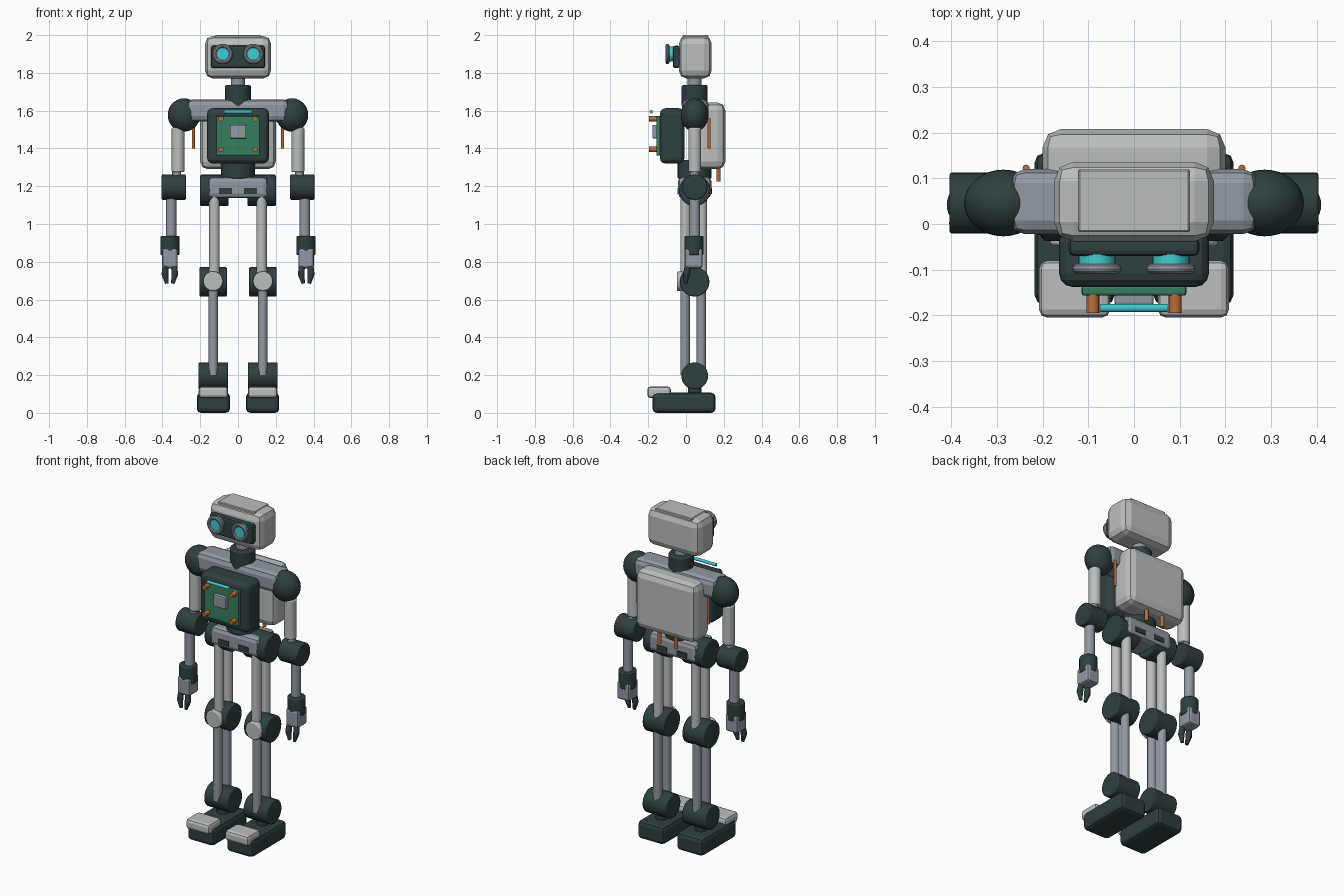
import bpy, math
from mathutils import Vector

if "Cube" in bpy.data.objects:
    bpy.data.objects.remove(bpy.data.objects["Cube"])

CY = 0.046  # depth of the body axis


def material(name, rgb):
    m = bpy.data.materials.new(name)
    m.diffuse_color = (*rgb, 1)
    m.use_nodes = True
    m.node_tree.nodes["Principled BSDF"].inputs["Base Color"].default_value = m.diffuse_color
    return m


SHELL = material("light_shell", (0.50, 0.52, 0.51))
STEEL = material("blue_grey_steel", (0.29, 0.32, 0.36))
DARK = material("dark_joint", (0.030, 0.050, 0.050))
GREEN = material("circuit_green", (0.035, 0.21, 0.11))
COPPER = material("copper", (0.50, 0.15, 0.035))
CYAN = material("cyan_glow", (0.05, 0.60, 0.64))


def finish(name, mat, bevel=0.0, segments=2, smooth=True):
    o = bpy.context.object
    o.name = name
    o.data.materials.append(mat)
    if bevel:
        bpy.ops.object.transform_apply(location=False, rotation=False, scale=True)
        b = o.modifiers.new("bevel", "BEVEL")
        b.width, b.segments, b.limit_method = bevel, segments, "ANGLE"
    if smooth:
        bpy.ops.object.shade_smooth_by_angle(angle=math.radians(25))
    return o


def box(name, mat, x, y, z, bevel=0.01, segments=2):
    """Bevelled box from its (min, max) range on each axis."""
    bpy.ops.mesh.primitive_cube_add(size=1, location=[(a + b) / 2 for a, b in (x, y, z)])
    bpy.context.object.scale = [b - a for a, b in (x, y, z)]
    return finish(name, mat, bevel, segments, smooth=False)


def rod(name, mat, start, end, r, r2=None, bevel=0.0, sides=32):
    """Cylinder or taper between two points."""
    a, b = Vector(start), Vector(end)
    bpy.ops.mesh.primitive_cone_add(vertices=sides, radius1=r, radius2=r if r2 is None else r2,
                                    depth=(b - a).length, location=(a + b) / 2)
    bpy.context.object.rotation_euler = (b - a).to_track_quat("Z", "Y").to_euler()
    return finish(name, mat, bevel)


def joint(name, x, z, r, width):
    """Dark barrel joint lying across the limb."""
    return rod(name, DARK, (x - width / 2, CY, z), (x + width / 2, CY, z), r, bevel=0.006)


# Head
box("head", SHELL, (-0.175, 0.175), (-0.038, 0.136), (1.77, 1.996), 0.042)
box("head_top_panel", SHELL, (-0.122, 0.122), (-0.018, 0.12), (1.98, 2.0), 0.004, 1)
box("visor", DARK, (-0.143, 0.143), (-0.07, -0.03), (1.826, 1.944), 0.012)
rod("neck", STEEL, (0, CY, 1.70), (0, CY, 1.79), 0.037)
rod("neck_collar", DARK, (0, CY, 1.62), (0, CY, 1.735), 0.069, bevel=0.008)

# Torso
box("shoulder_bar", STEEL, (-0.27, 0.27), (-0.022, 0.12), (1.543, 1.66), 0.03)
box("back_pack", SHELL, (-0.2, 0.2), (0.05, 0.208), (1.29, 1.643), 0.04)
box("chest_box", DARK, (-0.164, 0.164), (-0.138, -0.008), (1.32, 1.613), 0.03, 3)
box("circuit_board", GREEN, (-0.115, 0.115), (-0.157, -0.134), (1.362, 1.572), 0.006)
box("chip", STEEL, (-0.043, 0.043), (-0.178, -0.150), (1.453, 1.525), 0.006)
rod("light_bar", CYAN, (-0.073, -0.184, 1.594), (0.073, -0.184, 1.594), 0.009, sides=16)
rod("waist", DARK, (0, CY, 1.24), (0, CY, 1.34), 0.09, bevel=0.008)
box("pelvis", STEEL, (-0.158, 0.158), (CY - 0.088, CY + 0.088), (1.137, 1.25), 0.024)

for s, side in ((-1, "left"), (1, "right")):
    # Eyes
    ex = s * 0.081
    rod(f"{side}_eye_lens", CYAN, (ex, -0.06, 1.9), (ex, -0.101, 1.9), 0.04)
    bpy.ops.mesh.primitive_torus_add(location=(ex, -0.098, 1.9), rotation=(math.pi / 2, 0, 0),
                                     major_radius=0.043, minor_radius=0.011,
                                     major_segments=32, minor_segments=10)
    finish(f"{side}_eye_ring", STEEL)

    # Copper fittings on board and pack
    for z in (1.395, 1.557):
        rod(f"{side}_board_post", COPPER, (s * 0.09, -0.145, z), (s * 0.09, -0.195, z), 0.014, sides=16)
    rod(f"{side}_shoulder_cable", COPPER, (s * 0.236, 0.122, 1.40), (s * 0.236, 0.122, 1.56), 0.008, sides=12)
    rod(f"{side}_pack_cable", COPPER, (s * 0.055, 0.172, 1.225), (s * 0.055, 0.172, 1.32), 0.011, sides=12)

    # Arm
    bpy.ops.mesh.primitive_uv_sphere_add(segments=32, ring_count=16, radius=1, location=(s * 0.286, CY, 1.577))
    bpy.context.object.scale = (0.086, 0.073, 0.088)
    finish(f"{side}_shoulder", DARK)
    rod(f"{side}_upper_arm", SHELL, (s * 0.317, CY, 1.275), (s * 0.317, CY, 1.51), 0.034, bevel=0.006)
    rod(f"{side}_elbow_pin", STEEL, (s * 0.325, CY, 1.2), (s * 0.325, CY, 1.29), 0.024)
    joint(f"{side}_elbow", s * 0.34, 1.195, 0.067, 0.128)
    rod(f"{side}_forearm", STEEL, (s * 0.354, CY, 0.92), (s * 0.354, CY, 1.16), 0.028)
    rod(f"{side}_wrist", DARK, (s * 0.36, CY - 0.004, 0.835), (s * 0.36, CY - 0.004, 0.937), 0.05, bevel=0.006)
    hx = s * 0.361
    box(f"{side}_palm", STEEL, (hx - 0.041, hx + 0.041), (-0.008, 0.088), (0.765, 0.872), 0.014)
    for f in (-1, 1):
        rod(f"{side}_finger", DARK, (hx + f * 0.026, 0.002, 0.73), (hx + f * 0.022, 0.012, 0.80), 0.018, 0.015, sides=16)
        rod(f"{side}_fingertip", DARK, (hx + f * 0.026, 0.002, 0.735), (hx + f * 0.016, -0.002, 0.685), 0.018, 0.009, sides=16)

    # Hip and leg
    joint(f"{side}_hip", s * 0.125, 1.178, 0.083, 0.15)
    for face in (-1, 1):
        y = CY + face * 0.088
        box(f"{side}_pelvis_slot", DARK, tuple(sorted((s * 0.032, s * 0.1))), (y - 0.004, y + 0.004),
            (1.16, 1.19), 0)
    for y in (-0.002, 0.084):
        rod(f"{side}_thigh_rod", SHELL, (s * 0.125, y, 0.70), (s * 0.125, y, 1.16), 0.028)
        rod(f"{side}_shin_rod", STEEL, (s * 0.131, y - 0.003, 0.20), (s * 0.131, y - 0.003, 0.69), 0.025)
    joint(f"{side}_knee", s * 0.132, 0.694, 0.078, 0.145)
    rod(f"{side}_knee_cap", SHELL, (s * 0.132, 0.0, 0.697), (s * 0.132, -0.048, 0.697), 0.052, bevel=0.006)
    joint(f"{side}_ankle", s * 0.131, 0.196, 0.071, 0.158)
    rod(f"{side}_ankle_post", DARK, (s * 0.131, CY, 0.08), (s * 0.131, CY, 0.18), 0.035)

    # Foot
    fx = s * 0.13
    box(f"{side}_foot", DARK, (fx - 0.088, fx + 0.088), (-0.177, 0.156), (0.0, 0.107), 0.022)
    box(f"{side}_toe_cap", SHELL, (fx - 0.078, fx + 0.078), (-0.205, -0.08), (0.078, 0.14), 0.018)
